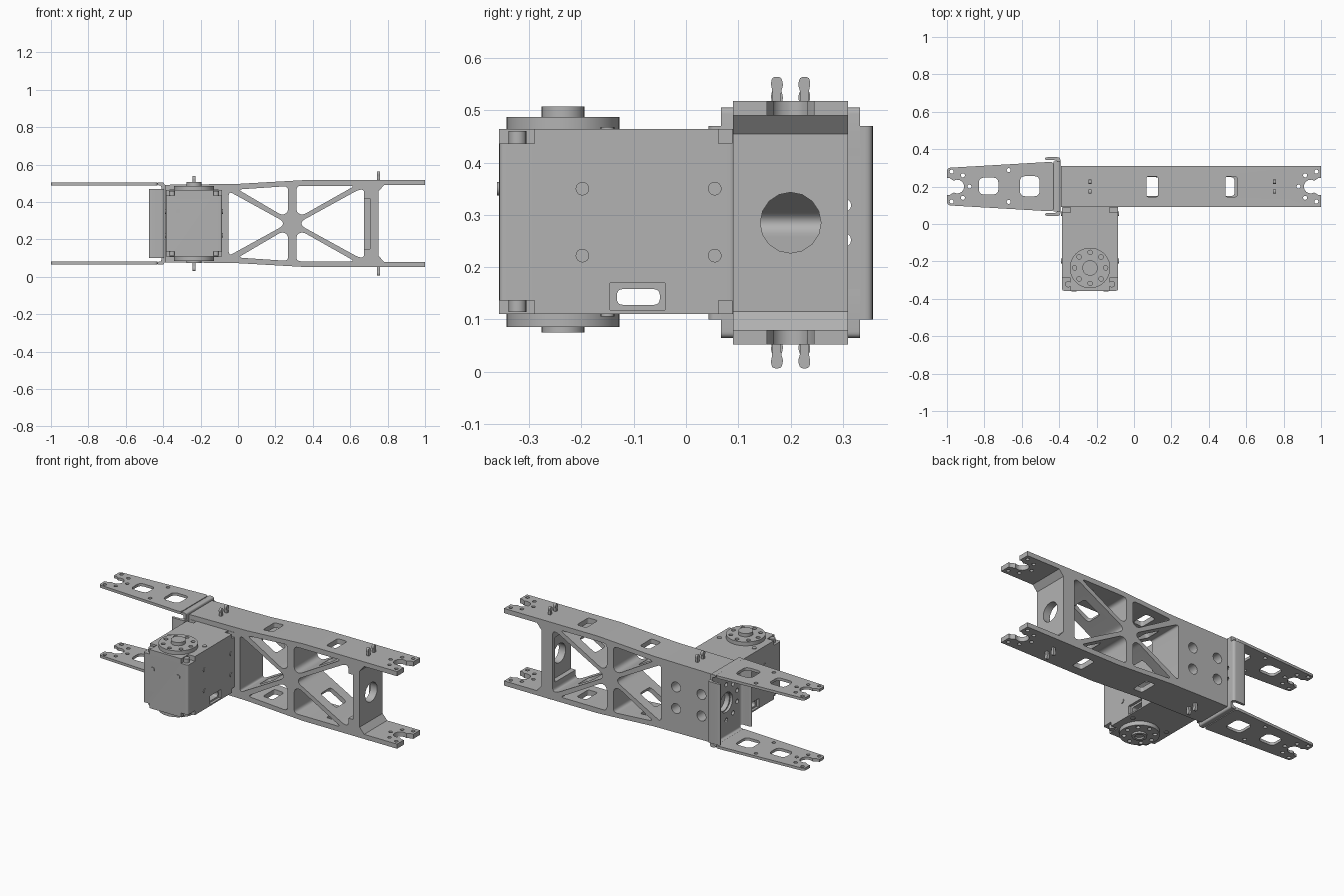
import bpy, bmesh, math
from mathutils import Vector

if "Cube" in bpy.data.objects:
    bpy.data.objects.remove(bpy.data.objects["Cube"])

grey = bpy.data.materials.new("bracket_grey")
grey.use_nodes = True
grey.diffuse_color = (0.45, 0.45, 0.45, 1)
grey.node_tree.nodes["Principled BSDF"].inputs["Base Color"].default_value = grey.diffuse_color

MID_Z, ARM_Y, SERVO_X, HORN_Y = 0.285, 0.2, -0.235, -0.235
TO_3D = {"x": lambda u, v, t: (t, u, v),
         "y": lambda u, v, t: (u, t, v),
         "z": lambda u, v, t: (u, v, t)}


# Outline helpers
def circle(u, v, r, n=20):
    return [(u + r * math.cos(math.tau * i / n), v + r * math.sin(math.tau * i / n)) for i in range(n)]


def rect(u0, u1, v0, v1):
    return [(u0, v0), (u1, v0), (u1, v1), (u0, v1)]


def rounded(pts, r, steps=5):
    out = []
    for i, p in enumerate(pts):
        p, a, b = Vector(p), Vector(pts[i - 1]), Vector(pts[(i + 1) % len(pts)])
        s = p + (a - p).normalized() * min(r, (a - p).length * 0.45)
        e = p + (b - p).normalized() * min(r, (b - p).length * 0.45)
        for k in range(steps + 1):
            t = k / steps
            out.append(tuple(s * (1 - t) ** 2 + p * 2 * t * (1 - t) + e * t * t))
    return out


def mirror(pts, u=None, v=None):
    return [(p if u is None else 2 * u - p, q if v is None else 2 * v - q) for p, q in pts]


# Solid helpers: a prism is (outline, axis, low, high)
def solid(name, prisms):
    bm = bmesh.new()
    for pts, axis, lo, hi in prisms:
        low = [bm.verts.new(TO_3D[axis](u, v, lo)) for u, v in pts]
        high = [bm.verts.new(TO_3D[axis](u, v, hi)) for u, v in pts]
        bm.faces.new(low)
        bm.faces.new(high)
        for i in range(len(pts)):
            j = (i + 1) % len(pts)
            bm.faces.new((low[i], low[j], high[j], high[i]))
    bmesh.ops.recalc_face_normals(bm, faces=bm.faces)
    mesh = bpy.data.meshes.new(name)
    bm.to_mesh(mesh)
    bm.free()
    mesh.materials.append(grey)
    ob = bpy.data.objects.new(name, mesh)
    bpy.context.collection.objects.link(ob)
    return ob


def activate(ob):
    bpy.ops.object.select_all(action="DESELECT")
    ob.select_set(True)
    bpy.context.view_layer.objects.active = ob


def cut(ob, prisms, rotate=None):
    cutter = solid("cutter", prisms)
    cutter.hide_render = True
    if rotate:
        cutter.location, cutter.rotation_euler = rotate
    mod = ob.modifiers.new("cut", "BOOLEAN")
    mod.operation, mod.solver, mod.object = "DIFFERENCE", "EXACT", cutter
    activate(ob)
    bpy.ops.object.modifier_apply(modifier=mod.name)
    bpy.data.objects.remove(cutter)


def smooth(ob):
    activate(ob)
    bpy.ops.object.shade_smooth_by_angle(angle=math.radians(35))


def fork(side):
    """Open round notch and screw holes at an arm tip."""
    notch = [(1.02, 0.155), (0.985, 0.155), (0.97, 0.165)]
    notch += [(0.945 + 0.037 * math.cos(a), ARM_Y + 0.037 * math.sin(a))
              for a in [math.radians(-60 - 24 * k) for k in range(11)]]
    notch += [(0.97, 0.235), (0.985, 0.245), (1.02, 0.245)]
    shapes = [notch] + [circle(x, ARM_Y + s * d, 0.011, 12)
                        for x, d in ((0.975, 0.08), (0.915, 0.06)) for s in (-1, 1)]
    shapes.append(circle(0.88, ARM_Y, 0.011, 12))
    return [([(side * u, v) for u, v in p], "z", -0.1, 0.7) for p in shapes]


# Link frame: side profile with truss windows
profile = [(-0.39, 0.492), (0, 0.497), (0.37, 0.518), (1, 0.518), (1, 0.49), (0.78, 0.49), (0.75, 0.455)]
frame = solid("link_frame", [(profile + mirror(profile, v=MID_Z)[::-1], "y", 0.09, 0.31)])
upper = [[(0, 0.467), (0.268, 0.485), (0.268, 0.345), (0.235, 0.329)],
         [(0.625, 0.487), (0.312, 0.487), (0.312, 0.345), (0.345, 0.329)]]
windows = upper + [mirror(w, v=MID_Z) for w in upper]
windows += [[(-0.05, 0.458), (0.24, 0.2985), (0.24, 0.2715), (-0.05, 0.112)],
            [(0.34, 0.2985), (0.645, 0.466), (0.675, 0.466), (0.675, 0.104), (0.645, 0.104), (0.34, 0.2715)]]
cut(frame, [(rounded(w, 0.025), "y", 0, 0.4) for w in windows])

# Slots through the rails, fork tips, mounting holes and the recess in the end wall
rail_slots = [(rounded(rect(x - 0.032, x + 0.032, 0.145, 0.255), 0.015), "z", lo, lo + 0.09)
              for x in (0.0975, 0.52) for lo in (0.01, 0.47)]
mounts = [(circle(x, z, 0.03), "y", 0.13, 0.4) for x in (-0.32, -0.15) for z in (0.22, 0.35)]
cut(frame, rail_slots + mounts + fork(1) + [(rect(0.66, 0.705, 0.15, 0.42), "y", 0.05, 0.285)])
cut(frame, [(circle(ARM_Y, MID_Z, 0.058, 16), "x", 0.65, 0.8),
            (circle(ARM_Y, MID_Z, 0.058, 16), "x", -0.5, -0.36)])

# Slots in the diagonal braces
slope = math.atan(0.55)
for angle in (slope, -slope, math.pi - slope, math.pi + slope):
    cut(frame, [(rounded(rect(0.17, 0.29, -0.05, 0.05), 0.02), "z", -0.025, 0.025)],
        ((0.29, ARM_Y, MID_Z), (0, -angle, 0)))
smooth(frame)

# Paired snap pegs on the rails
peg = [(0.165, 0), (0.182, 0), (0.182, 0.022), (0.186, 0.032), (0.182, 0.047), (0.165, 0.047), (0.162, 0.035), (0.165, 0.022)]
for place, x, height in (("tip", 0.75, 0.518), ("root", SERVO_X, 0.493)):
    prisms = []
    for pts in (peg, mirror(peg, u=ARM_Y)):
        top = rounded([(y, z * 1.03 + height - 0.003) for y, z in pts], 0.006, 3)
        prisms += [(p, "x", x - 0.008, x + 0.008) for p in (top, mirror(top, v=MID_Z))]
    smooth(solid(place + "_snap_pegs", prisms))

# Folded U bracket: bent web, side flanges and two tapering arms
bend = [(-0.43, 0.505), (-0.394, 0.505), (-0.394, MID_Z), (-0.41, MID_Z), (-0.41, 0.489), (-0.43, 0.489)]
half = rounded(bend[:2] + [(-0.394, 0.4), (-0.41, 0.4)] + bend[4:], 0.012)
web = solid("bracket_bends", [(p, "y", 0.067, 0.333) for p in (half, mirror(half, v=MID_Z))])
smooth(web)
flange = [(-0.394, 0.043), (-0.475, 0.043), (-0.475, 0.059), (-0.41, 0.059)]
channel = rounded(flange + mirror(flange, v=ARM_Y)[::-1], 0.016)
plate = solid("bracket_plate", [(channel, "z", 0.10, 0.47)])
bolts = [circle(ARM_Y + 0.108 * math.cos(a), MID_Z + 0.108 * math.sin(a), 0.013, 12)
         for a in [math.tau * (k + 0.5) / 10 for k in range(10)]]
cut(plate, [(p, "x", -0.45, -0.38) for p in bolts + [circle(ARM_Y, MID_Z, 0.06)]])
smooth(plate)
outline = rounded([(-1, 0.1), (-0.43, 0.067), (-0.43, 0.333), (-1, 0.3)], 0.02)
for name, low in (("upper_bracket_arm", 0.489), ("lower_bracket_arm", 0.065)):
    arm = solid(name, [(outline, "z", low, low + 0.016)])
    slots = [rounded(rect(-0.83, -0.725, 0.158, 0.248), 0.03), rounded(rect(-0.61, -0.505, 0.148, 0.256), 0.03),
             circle(-0.67, 0.288, 0.011, 12), circle(-0.67, 0.118, 0.011, 12)]
    cut(arm, [(s, "z", -0.1, 0.7) for s in slots] + fork(-1))
    smooth(arm)

# Servo body with corner recesses and a cable passage
servo = solid("servo_body", [(rounded(rect(-0.385, -0.085, -0.357, 0.095), 0.012), "z", 0.11, 0.464)])
corners = []
for x in (-0.39, -0.13):
    for lo in (0.10, 0.436):
        corners += [(rect(x, x + 0.05, -0.37, -0.29), "z", lo, lo + 0.036),
                    (rect(x, x + 0.05, 0.062, 0.088), "z", lo, lo + 0.036)]
cut(servo, corners)
cut(servo, [(rect(-0.145, -0.04, 0.118, 0.17), "x", x, x + 0.03) for x in (-0.4, -0.1)])
cut(servo, [(rounded(rect(-0.132, -0.05, 0.128, 0.158), 0.012), "x", -0.45, 0)])
smooth(servo)

# Servo screws on front, sides and corners
screws = [(circle(x, 0.35, 0.013, 16), "y", -0.361, -0.35) for x in (-0.32, -0.15)]
for y in (-0.198, 0.055):
    for z in (0.222, 0.35):
        screws += [(circle(y, z, 0.013, 16), "x", x, x + 0.01) for x in (-0.389, -0.091)]
for x in (-0.352, -0.118):
    screws += [(circle(x, -0.322, 0.017, 16), "z", 0.114, 0.46),
               (circle(x, -0.15, 0.013, 16), "z", 0.106, 0.468)]
smooth(solid("servo_screws", screws))

# Round output horns above and below
for name, lo, hi, b0, b1 in (("upper_horn", 0.46, 0.487, 0.48, 0.507), ("lower_horn", 0.086, 0.115, 0.075, 0.09)):
    horn = solid(name, [(circle(SERVO_X, HORN_Y, 0.108, 40), "z", lo, hi)])
    ring = [circle(SERVO_X + 0.083 * math.cos(k * math.tau / 8), HORN_Y + 0.083 * math.sin(k * math.tau / 8), 0.012, 12)
            for k in range(8)]
    cut(horn, [(p, "z", lo - 0.02, hi + 0.02) for p in ring])
    smooth(horn)
    hub = solid(name + "_hub", [(circle(SERVO_X, HORN_Y, 0.041, 28), "z", b0, b1)])
    if name == "lower_horn":
        cut(hub, [(circle(SERVO_X, HORN_Y, 0.025), "z", 0.06, 0.085)])
    smooth(hub)
